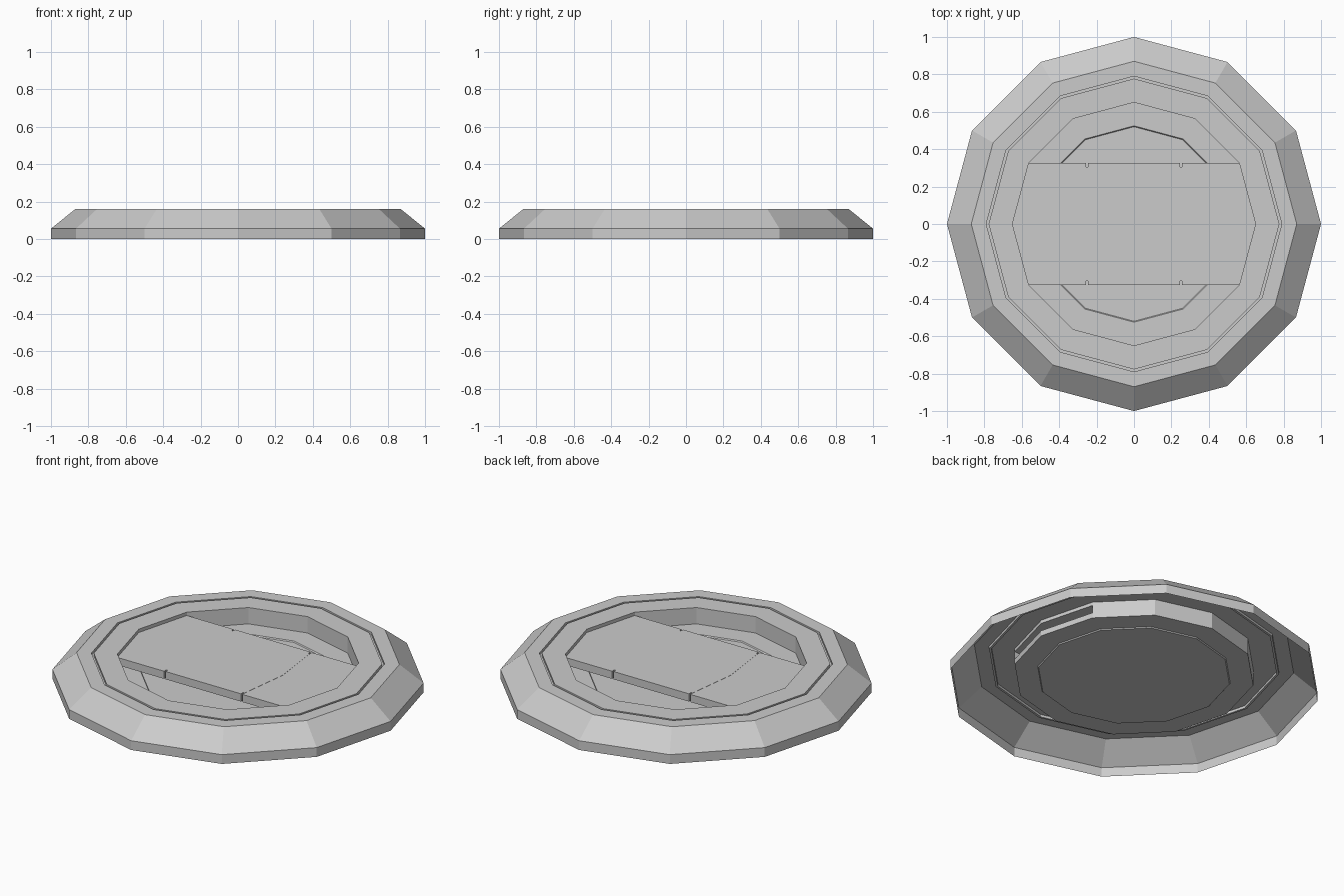
import bpy
from math import cos, sin, pi

if "Cube" in bpy.data.objects:
    bpy.data.objects.remove(bpy.data.objects["Cube"])

SIDES = 12
BAR_TOP, BAR_BASE = 0.14, 0.095


def make_object(name, verts, faces):
    mesh = bpy.data.meshes.new(name)
    mesh.from_pydata(verts, [], faces)
    mesh.update()
    obj = bpy.data.objects.new(name, mesh)
    bpy.context.collection.objects.link(obj)
    return obj


def lathe(name, profile, cap=False, skip=()):
    """Revolve (radius, z) points into 12 flat sides; skip holds (row, side) openings."""
    verts = [(r * cos(2 * pi * j / SIDES), r * sin(2 * pi * j / SIDES), z)
             for r, z in profile for j in range(SIDES)]
    faces = []
    for i in range(len(profile) - 1):
        for j in range(SIDES):
            if (i, j) in skip:
                continue
            k = (j + 1) % SIDES
            faces.append((i * SIDES + j, i * SIDES + k,
                          (i + 1) * SIDES + k, (i + 1) * SIDES + j))
    if cap:
        last = (len(profile) - 1) * SIDES
        faces.append(tuple(range(last, last + SIDES)))
    return make_object(name, verts, faces)


def panel(name, outline, z, open_edges=()):
    """Flat top with skirt walls, outline counter-clockwise."""
    n = len(outline)
    verts = [(x, y, z) for x, y in outline] + [(x, y, BAR_BASE) for x, y in outline]
    faces = [tuple(range(n))]
    for i in range(n):
        if i not in open_edges:
            k = (i + 1) % n
            faces.append((i, i + n, k + n, k))
    return make_object(name, verts, faces)


# Bevelled outer rim with a thin groove, open underneath
lathe("outer_rim", [(1, 0), (1, 0.055), (0.87, 0.16), (0.79, 0.16),
                    (0.79, 0.145), (0.777, 0.145), (0.777, 0.16), (0.65, 0.16)])

# Recessed tray, with wall openings where the bar's ends sit
lathe("recessed_tray",
      [(0.65, 0.16), (0.65, BAR_TOP), (0.65, BAR_BASE), (0.65, 0.063),
       (0.525, 0.063), (0.52, 0.057)],
      cap=True, skip={(1, j) for j in (11, 0, 5, 6)})

# Wide grip bar: two end panels and a centre panel, notched along the seams
W, X = 0.325, 0.65 * cos(pi / 6)
right = [(0.65, 0), (X, W), (0.257, W), (0.257, 0.305), (0.295, 0),
         (0.257, -0.305), (0.257, -W), (X, -W)]
seams = (0, 3, 4, 7)
panel("bar_right_panel", right, BAR_TOP, seams)
panel("bar_left_panel", [(-x, -y) for x, y in right], BAR_TOP, seams)

half = [(0.257, -0.305), (0.295, 0), (0.257, 0.305), (0.247, 0.305), (0.247, W)]
centre = half + [(-0.247, W), (-0.247, 0.305), (-0.257, 0.305), (-0.295, 0),
                 (-0.257, -0.305), (-0.247, -0.305), (-0.247, -W),
                 (0.247, -W), (0.247, -0.305)]
panel("bar_centre_panel", centre, BAR_TOP + 0.001, ())
